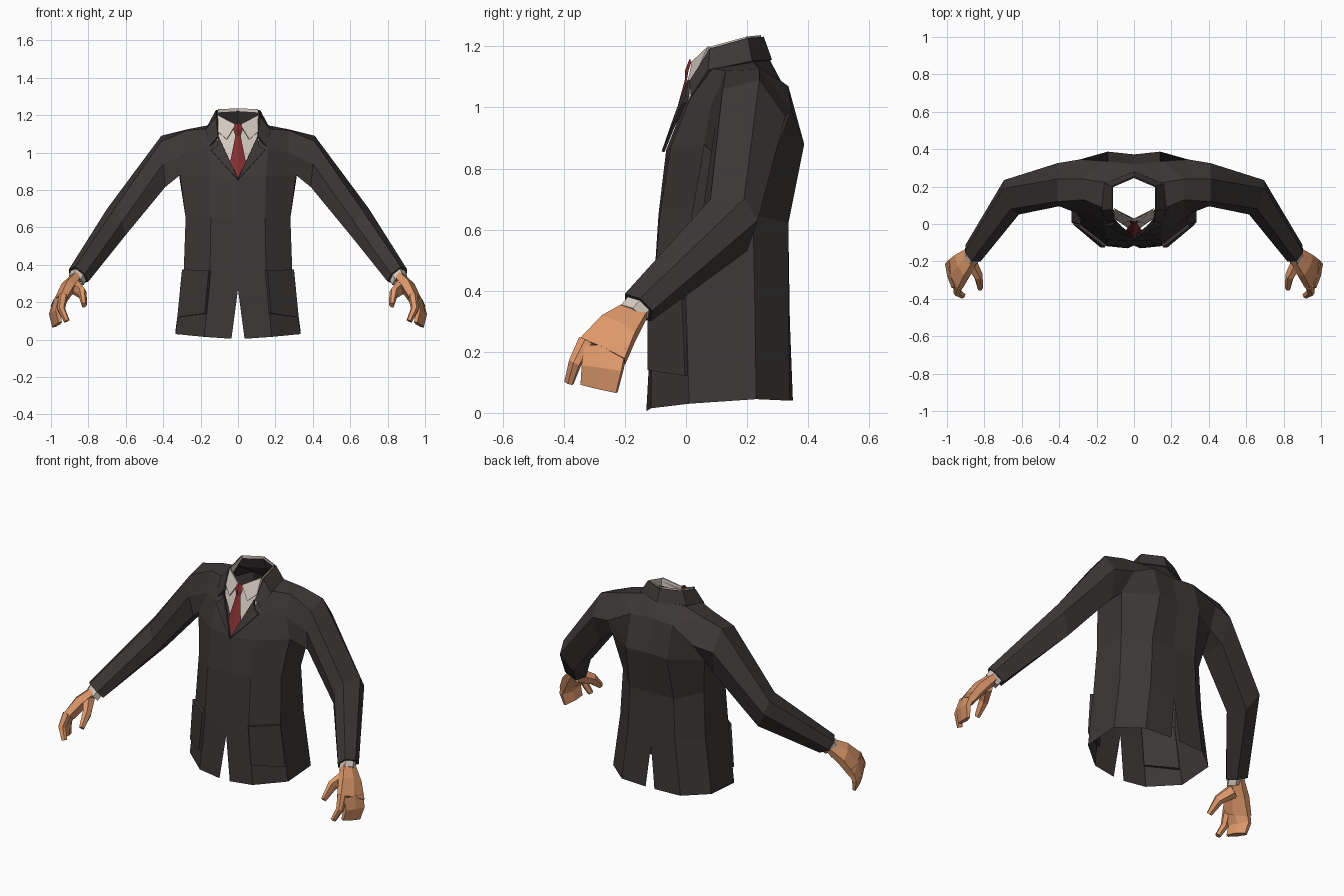
import bpy, bmesh
from mathutils import Vector

cube = bpy.data.objects.get("Cube")
if cube:
    bpy.data.objects.remove(cube, do_unlink=True)


def material(name, r, g, b):
    m = bpy.data.materials.new(name)
    m.use_nodes = True
    m.diffuse_color = (r, g, b, 1)
    node = m.node_tree.nodes["Principled BSDF"]
    node.inputs["Base Color"].default_value = (r, g, b, 1)
    node.inputs["Roughness"].default_value = 0.9
    return m


CLOTH = material("charcoal cloth", 0.046, 0.038, 0.038)
SHIRT = material("off white shirt", 0.66, 0.58, 0.52)
TIE = material("dark red tie", 0.23, 0.03, 0.03)
SKIN = material("tan skin", 0.74, 0.32, 0.15)


def build(name, mat, faces, thick=0):
    """Make a left half from faces given as point lists, then mirror it."""
    bm = bmesh.new()
    for pts in faces:
        bm.faces.new([bm.verts.new(p) for p in pts])
    bmesh.ops.remove_doubles(bm, verts=bm.verts, dist=0.0005)
    bmesh.ops.recalc_face_normals(bm, faces=bm.faces)
    mesh = bpy.data.meshes.new(name)
    bm.to_mesh(mesh)
    bm.free()
    mesh.materials.append(mat)
    ob = bpy.data.objects.new(name, mesh)
    bpy.context.collection.objects.link(ob)
    ob.modifiers.new("both_sides", 'MIRROR')
    if thick:
        solid = ob.modifiers.new("thickness", 'SOLIDIFY')
        solid.thickness = thick
        solid.offset = 0
    return ob


def strips(rows, closed=False):
    """Quads between successive rows of points."""
    out = []
    for a, b in zip(rows, rows[1:]):
        n = len(a)
        for i in range(n if closed else n - 1):
            j = (i + 1) % n
            out.append([a[i], a[j], b[j], b[i]])
    return out


def limb(name, mat, wide, path):
    """Six-sided tube; path holds (centre, half width, half thickness)."""
    section = [(1, .4), (0, 1), (-1, .4), (-1, -.7), (0, -1), (1, -.7)]
    centres = [Vector(p[0]) for p in path]
    rings = []
    for i, (c, rw, rt) in enumerate(path):
        t = (centres[min(i + 1, len(path) - 1)] - centres[max(i - 1, 0)]).normalized()
        w = Vector(wide)
        w = (w - t * w.dot(t)).normalized()
        up = t.cross(w)
        rings.append([centres[i] + w * (u * rw) + up * (v * rt) for u, v in section])
    build(name, mat, strips(rings, True) + [rings[0], rings[-1]])


# Jacket body: rows from hem to chest, front centre round to back centre
hem = [(.035, -.13, .005), (.18, -.115, .015), (.335, .01, .03),
       (.335, .23, .045), (.2, .34, .04), (.03, .35, .04)]
hip = [(0, -.115, .27), (.15, -.11, .36), (.29, 0, .37),
       (.29, .225, .37), (.16, .335, .36), (0, .34, .3)]
waist = [(0, -.09, .65), (.145, -.085, .65), (.28, .02, .65),
         (.275, .22, .65), (.15, .335, .62), (0, .335, .62)]
chest = [(0, -.065, .86), (.15, -.05, .87), (.31, .06, .88),
         (.315, .27, .88), (.14, .387, .88), (0, .372, .88)]

# Armhole ring, from front armpit over the shoulder to back armpit
armhole = [chest[2], (.27, .08, 1.0), (.27, .13, 1.12),
           (.27, .24, 1.125), (.29, .345, .99), chest[3]]
front, opening = (.16, .01, 1.02), (.07, -.01, 1.0)
neck_front, neck_side, neck_back = (.15, .08, 1.13), (.14, .22, 1.15), (0, .275, 1.155)
blade, spine = (.14, .335, 1.07), (0, .32, 1.07)
upper = [
    [chest[0], chest[1], front, opening],
    [chest[1], chest[2], armhole[1], front],
    [opening, front, neck_front],
    [front, armhole[1], armhole[2], neck_front],
    [neck_front, armhole[2], armhole[3], neck_side],
    [neck_side, armhole[3], blade],
    [armhole[3], armhole[4], blade],
    [armhole[4], chest[3], chest[4], blade],
    [blade, chest[4], chest[5], spine],
    [neck_side, blade, spine, neck_back],
]

# Sleeve rings continue from the armhole
shoulder = [(.39, .12, .815), (.4, .095, .94), (.41, .12, 1.06),
            (.41, .24, 1.09), (.41, .325, .97), (.39, .28, .815)]
elbow = [(.6, .07, .56), (.62, .05, .63), (.66, .08, .7),
         (.7, .19, .7), (.695, .235, .63), (.63, .2, .53)]
wrist = [(.8, -.17, .31), (.82, -.2, .35), (.87, -.2, .39),
         (.905, -.15, .375), (.9, -.11, .335), (.83, -.115, .3)]
middle = sum((Vector(p) for p in wrist), Vector()) / len(wrist)


def cuff_ring(scale, slide):
    along = Vector((.3, -.65, -.7)) * slide
    return [middle + (Vector(p) - middle) * scale + along for p in wrist]


sleeve = strips([armhole, shoulder, elbow, wrist, cuff_ring(.78, 0)], True)
build("jacket", CLOTH, strips([hem, hip, waist, chest]) + upper + sleeve)
build("shirt_cuff", SHIRT,
      strips([cuff_ring(.78, 0), cuff_ring(.76, .035), cuff_ring(.5, .035)], True))

# Pockets on the front side panels
build("pocket", CLOTH, [[(.147, -.113, .37), (.29, -.002, .375),
                         (.315, .008, .12), (.168, -.115, .14)]], .03)

# Collar band and lapels
collar_top = [(.105, .015, 1.085), (.115, .08, 1.19), (.115, .2, 1.225), (0, .25, 1.23)]
collar_low = [(.15, .02, 1.035), (.17, .075, 1.12), (.155, .215, 1.15), (0, .277, 1.155)]
build("collar", CLOTH, strips([collar_top, collar_low]), .01)
build("lapel", CLOTH, [[(.105, .01, 1.09), (.11, .005, 1.035), (.145, -.007, 1.015),
                        (.07, -.045, .93), (0, -.075, .855), (.05, -.035, .97)]], .01)

# Shirt front, neckband and collar wings
build("shirt_front", SHIRT, [[(0, .03, 1.14), (.1, .08, 1.18),
                              (.115, .035, 1.06), (.07, .005, 1.0), (0, -.048, .87)]])
band_top = [(.012, .026, 1.15), (.108, .082, 1.2), (.108, .198, 1.232), (0, .245, 1.237)]
band_low = [(.012, .028, 1.13), (.106, .085, 1.15), (.108, .198, 1.215), (0, .245, 1.222)]
build("shirt_neckband", SHIRT, strips([band_top, band_low]))
build("shirt_collar_wing", SHIRT,
      [[(.012, .022, 1.15), (.108, .075, 1.2), (.105, .035, 1.11), (.06, .005, 1.07)]], .006)

# Tie: knot and blade with a raised centre line
knot = [[(0, .012, 1.16), (.02, .018, 1.15)], [(0, -.004, 1.12), (.024, .008, 1.12)],
        [(0, -.004, 1.09), (.014, .003, 1.09)]]
tail = [[(0, -.004, 1.09), (.014, .003, 1.09)], [(0, -.042, .95), (.042, -.032, .95)]]
build("tie", TIE, strips(knot + tail[1:])
      + [[tail[1][0], tail[1][1], (0, -.07, .862)]])

# Hands: palm, forefinger, joined fingers and thumb
across = (-.05, -.17, .05)
limb("palm", SKIN, across, [((.86, -.16, .335), .04, .03),
                            ((.912, -.22, .275), .066, .04),
                            ((.955, -.272, .2), .085, .032)])
limb("forefinger", SKIN, across, [((.935, -.325, .235), .024, .026),
                                  ((.945, -.362, .165), .019, .022),
                                  ((.915, -.382, .1), .014, .016)])
limb("joined_fingers", SKIN, across, [((.955, -.262, .21), .07, .03),
                                      ((.978, -.273, .145), .068, .022),
                                      ((.965, -.284, .08), .062, .016)])
limb("thumb", SKIN, (0, -.5, .8), [((.875, -.2, .29), .04, .034),
                                   ((.832, -.275, .25), .03, .024),
                                   ((.822, -.345, .185), .016, .014)])
